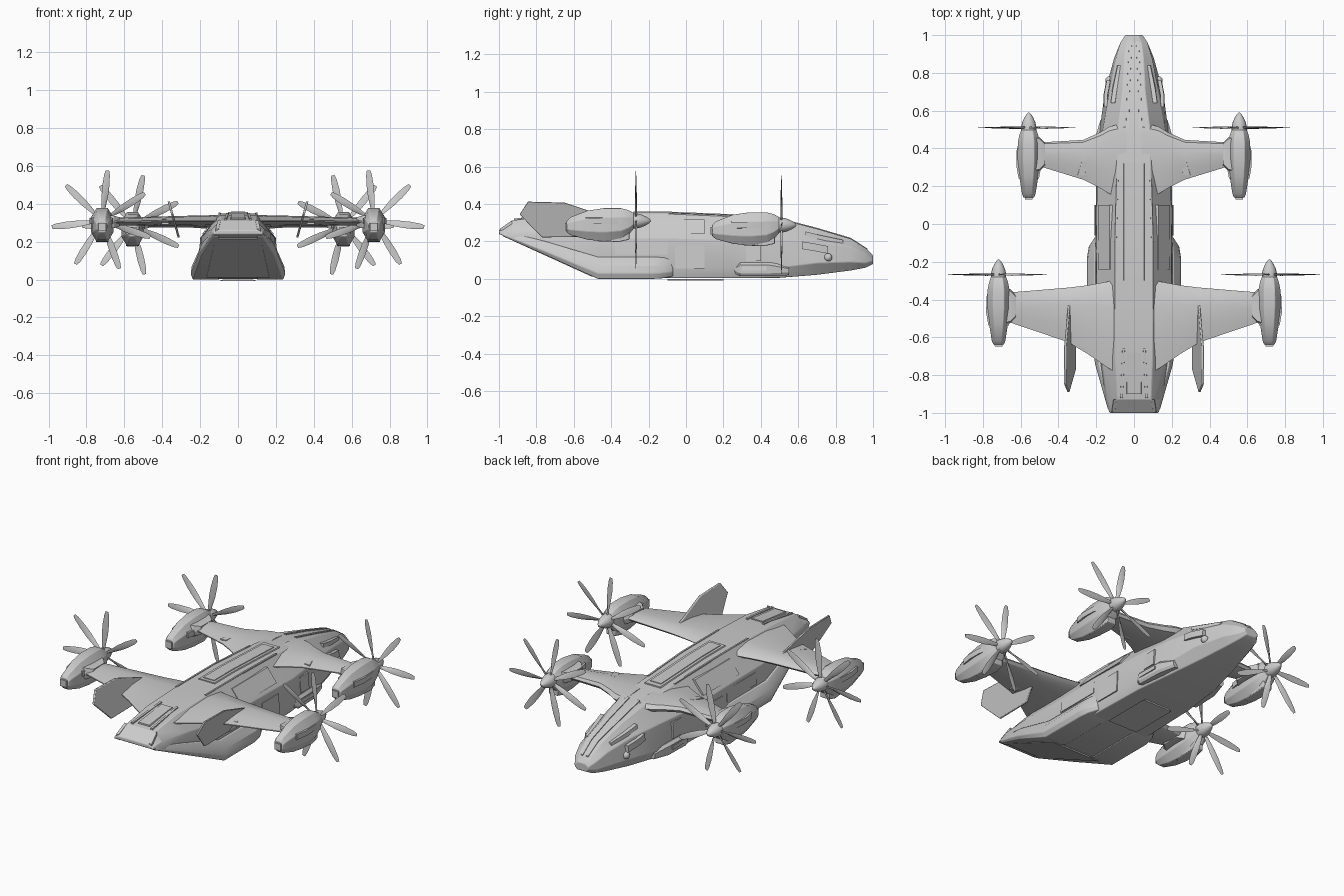
import bpy, bmesh, math
from mathutils import Vector

if "Cube" in bpy.data.objects:
    bpy.data.objects.remove(bpy.data.objects["Cube"])


def add_loft(bm, rings):
    """Skin a row of closed rings and cap both ends."""
    vs = [[bm.verts.new(p) for p in ring] for ring in rings]
    n = len(vs[0])
    for a, b in zip(vs, vs[1:]):
        for i in range(n):
            j = (i + 1) % n
            bm.faces.new((a[i], a[j], b[j], b[i]))
    bm.faces.new(vs[0][::-1])
    bm.faces.new(vs[-1])


def finish(name, bm, mirror=True, angle=25, bevel=0):
    bmesh.ops.recalc_face_normals(bm, faces=bm.faces)
    me = bpy.data.meshes.new(name)
    bm.to_mesh(me)
    bm.free()
    ob = bpy.data.objects.new(name, me)
    bpy.context.collection.objects.link(ob)
    bpy.ops.object.select_all(action='DESELECT')
    ob.select_set(True)
    bpy.context.view_layer.objects.active = ob
    bpy.ops.object.shade_smooth_by_angle(angle=math.radians(angle))
    if bevel:
        m = ob.modifiers.new("bevel", 'BEVEL')
        m.width, m.segments = bevel, 2
        m.limit_method, m.angle_limit = 'ANGLE', math.radians(30)
    if mirror:
        m = ob.modifiers.new("mirror", 'MIRROR')
        m.use_mirror_merge = False
    return ob


def loft(name, rings, **kw):
    bm = bmesh.new()
    add_loft(bm, rings)
    return finish(name, bm, **kw)


def strip(name, path, width, height, **kw):
    """Raised strip following a path of centre points."""
    rings = [[(x - width, y, z - .02), (x + width, y, z - .02),
              (x + width * .8, y, z + height), (x - width * .8, y, z + height)] for x, y, z in path]
    return loft(name, rings, **kw)


def side_plate(name, y0, y1, low, high, t=.004):
    """Thin plate on the sloping hull side; low and high are (x, z)."""
    (xa, za), (xb, zb) = low, high
    loft(name, [[(xa - .02, y, za), (xa + t, y, za), (xb + t, y, zb), (xb - .02, y, zb)]
                for y in (y0, y1)])


# Fuselage: y, then (half width, z) of floor, chine, shoulder and roof
hull = [
    (1.0, (.03, .08), (.045, .095), (.045, .11), (.025, .125)),
    (.96, (.05, .06), (.072, .085), (.072, .135), (.04, .165)),
    (.88, (.07, .045), (.105, .09), (.095, .17), (.05, .215)),
    (.70, (.11, .022), (.155, .085), (.13, .20), (.06, .268)),
    (.50, (.15, .006), (.182, .06), (.165, .21), (.085, .32)),
    (.25, (.18, .004), (.2, .06), (.195, .21), (.09, .336)),
    (-.1, (.19, .004), (.205, .06), (.2, .22), (.1, .35)),
    (-.47, (.19, .004), (.205, .06), (.195, .22), (.1, .35)),
    (-.72, (.18, .118), (.185, .15), (.17, .25), (.098, .342)),
    (-.93, (.15, .212), (.152, .222), (.14, .265), (.092, .312)),
    (-1.0, (.13, .24), (.13, .245), (.125, .252), (.105, .26))]
loft("fuselage", [[(x, s[0], z) for x, z in s[1:]] + [(-x, s[0], z) for x, z in s[:0:-1]]
                  for s in hull], mirror=False, bevel=.006)

# Side sponsons running back along the loading ramp: y, low z, high z, lower x, upper x
sponson = [(-.07, .015, .10, .208, .2), (-.12, .004, .115, .24, .207), (-.18, 0, .117, .25, .21),
           (-.47, 0, .117, .25, .21), (-.75, .127, .2, .205, .185), (-.98, .228, .258, .14, .13)]
loft("side_sponson", [[(.1, y, a), (xl - .012, y, a), (xl, y, a + (b - a) * .25),
                       (xl - .006, y, a + (b - a) * .6), (xu, y, b), (.1, y, b)]
                      for y, a, b, xl, xu in sponson], bevel=.004)

# Loading ramp panel under the tail
loft("loading_ramp", [[(-w, y, z), (w, y, z), (w, y, z + .02), (-w, y, z + .02)]
                      for y, z, w in ((-.5, .01, .165), (-.95, .215, .12))], mirror=False)

# Nose gear pods, doors and side panels
pod = [(.26, .03, .07, .195), (.29, .015, .088, .212), (.45, .015, .088, .207), (.55, .02, .07, .178)]
loft("nose_gear_pod", [[(.1, y, a), (x - .01, y, a), (x, y, a + .015), (x, y, b - .015),
                        (x - .015, y, b), (.1, y, b)] for y, a, b, x in pod])
side_plate("gear_door_step", .3, .43, (.211, .045), (.208, .065))
side_plate("cargo_door", -.06, .1, (.205, .055), (.2, .18))
side_plate("rear_side_panel", -.38, -.1, (.203, .13), (.197, .2))
side_plate("crew_door", .32, .4, (.194, .095), (.187, .19))
side_plate("shoulder_panel", -.24, .1, (.186, .24), (.125, .318))
strip("belly_hatch", [(0, .2, .012), (0, -.1, .012)], .1, -.012, mirror=False)

# Roof: spine, nose ridges, tail hatch and edge rails
strip("roof_spine", [(0, .32, .333), (0, -.1, .35), (0, -.3, .35)], .065, .006, mirror=False)
strip("roof_inset", [(0, .29, .338), (0, -.1, .354), (0, -.28, .354)], .045, .006, mirror=False)
strip("nose_ridge", [(.018, .97, .157), (.022, .88, .215), (.03, .7, .268), (.035, .5, .32)], .009, .005)
strip("tail_hatch", [(0, -.68, .344), (0, -.9, .319)], .045, .006, mirror=False)
strip("tail_hatch_rail", [(.055, -.66, .344), (.066, -.92, .314)], .008, .008)
strip("tail_end_frame", [(.1, -.93, .305), (.11, -.995, .26)], .01, .008)
strip("roof_rail", [(.088, .24, .336), (.097, -.1, .35), (.097, -.45, .35)], .006, .004)
strip("cockpit_window", [(.075, .84, .205), (.1, .72, .23), (.112, .64, .25)], .014, .003)
strip("shoulder_vent", [(.135, .76, .155), (.15, .68, .17), (.15, .62, .18)], .012, .02)

# Round sensor on each side of the nose
bm = bmesh.new()
bmesh.ops.create_uvsphere(bm, u_segments=16, v_segments=8, radius=.022)
bmesh.ops.translate(bm, verts=bm.verts, vec=(.13, .76, .115))
finish("nose_sensor", bm)


# Wings: stations of x, leading y, trailing y, z, thickness
def wing(name, stations):
    rings = []
    for x, le, te, z, t in stations:
        y = lambda f: le + (te - le) * f
        rings.append([(x, le, z), (x, y(.06), z + t * .32), (x, y(.3), z + t * .5),
                      (x, y(.65), z + t * .4), (x, te, z + .003), (x, te, z - .003),
                      (x, y(.65), z - t * .35), (x, y(.3), z - t * .5), (x, y(.06), z - t * .32)])
    loft(name, rings, angle=35)


wing("front_wing", [(.04, .54, .12, .295, .07), (.13, .515, .16, .298, .066), (.18, .485, .19, .3, .06),
                    (.27, .445, .235, .302, .052), (.53, .43, .315, .297, .042)])
wing("rear_wing", [(.04, -.28, -.82, .312, .068), (.14, -.305, -.76, .31, .06), (.25, -.325, -.685, .31, .055),
                   (.35, -.337, -.625, .31, .05), (.69, -.365, -.51, .305, .04)])
strip("front_flap_fairing", [(.26, .33, .317), (.28, .26, .308)], .022, .008)
strip("rear_flap", [(.37, -.54, .317), (.385, -.58, .311)], .02, .008)
for nm, x, y, z in (("front", .5, .37, .297), ("rear", .655, -.435, .305)):
    loft(nm + "_wing_collar", [[(px, y - d, z - h), (px, y + d, z - h), (px, y + d + .01, z),
                                (px, y + d, z + h), (px, y - d, z + h), (px, y - d - .01, z)]
                               for px, d, h in ((x - .03, .05, .024), (x, .08, .032), (x + .04, .09, .034))])

# Canted tail fins standing through the rear wing
fin = [(-.89, .345), (-.845, .413), (-.65, .408), (-.43, .335), (-.54, .225), (-.77, .222)]
fx = lambda z: .312 + (z - .22) * .28
loft("tail_fin", [[(fx(z) + d, y, z) for y, z in fin] for d in (-.006, .006)], bevel=.003)


# Engine nacelle, chin intake, spinner and seven blades around hub centre c
def engine(nm, c, phase):
    c = Vector(c)
    body = [(-.37, .028, -.06, .0), (-.35, .036, -.075, .02), (-.26, .05, -.1, .055), (-.17, .059, -.11, .068),
            (-.08, .058, -.1, .068), (-.04, .05, -.075, .058), (-.012, .04, -.042, .042)]
    rings = []
    for y, w, a, b in body:
        h = b - a
        rings.append([c + Vector(p) for p in (
            (-w * .5, y, a), (w * .5, y, a), (w, y, a + h * .28), (w, y, b - h * .28),
            (w * .5, y, b), (-w * .5, y, b), (-w, y, b - h * .28), (-w, y, a + h * .28))])
    loft(nm + "_nacelle", rings, bevel=.003)
    loft(nm + "_chin_intake", [[c + Vector((sx * w, y, z)) for sx, z in ((-1, a), (1, a), (1, b), (-1, b))]
                               for y, w, a, b in ((-.2, .025, -.11, -.05), (-.09, .034, -.112, -.05),
                                                  (-.035, .03, -.1, -.05))], bevel=.004)
    for s in (-1, 1):
        loft(nm + "_side_vent", [[c + Vector((s * x, y, z)) for x, z in ((.03, -.02), (o, -.016), (o, .016), (.03, .02))]
                                 for y, o in ((-.27, .054), (-.2, .066), (-.12, .064), (-.07, .052))])
    loft(nm + "_exhaust", [[c + Vector((k * x, y, z)) for k, z in ((-1, -.05), (1, -.05), (1, -.01), (-1, -.01))]
                           for y, x in ((-.34, .026), (-.38, .02))])
    loft(nm + "_spinner", [[c + Vector((r * math.cos(i * math.pi / 8), y, r * math.sin(i * math.pi / 8)))
                            for i in range(16)]
                           for y, r in ((-.02, .04), (.005, .04), (.03, .034), (.055, .023), (.073, .011), (.08, .003))],
         angle=40)
    bm = bmesh.new()
    for k in range(7):
        a = math.radians(phase + k * 360 / 7)
        out = Vector((math.cos(a), 0, math.sin(a)))
        side = Vector((-math.sin(a), 0, math.cos(a)))
        rings = []
        for r, chord, t, pitch in ((.03, .008, .006, 40), (.07, .012, .005, 30), (.13, .018, .004, 18),
                                   (.19, .019, .003, 10), (.245, .015, .002, 6), (.268, .009, .0015, 4)):
            p = math.radians(pitch)
            u = side * math.cos(p) + Vector((0, math.sin(p), 0))
            v = Vector((0, math.cos(p), 0)) - side * math.sin(p)
            m = c + out * r
            rings.append([m - u * chord, m + v * t, m + u * chord, m - v * t])
        add_loft(bm, rings)
    finish(nm + "_propeller", bm, angle=40)


engine("front", (.557, .51, .288), 102)
engine("rear", (.717, -.268, .31), 96)
